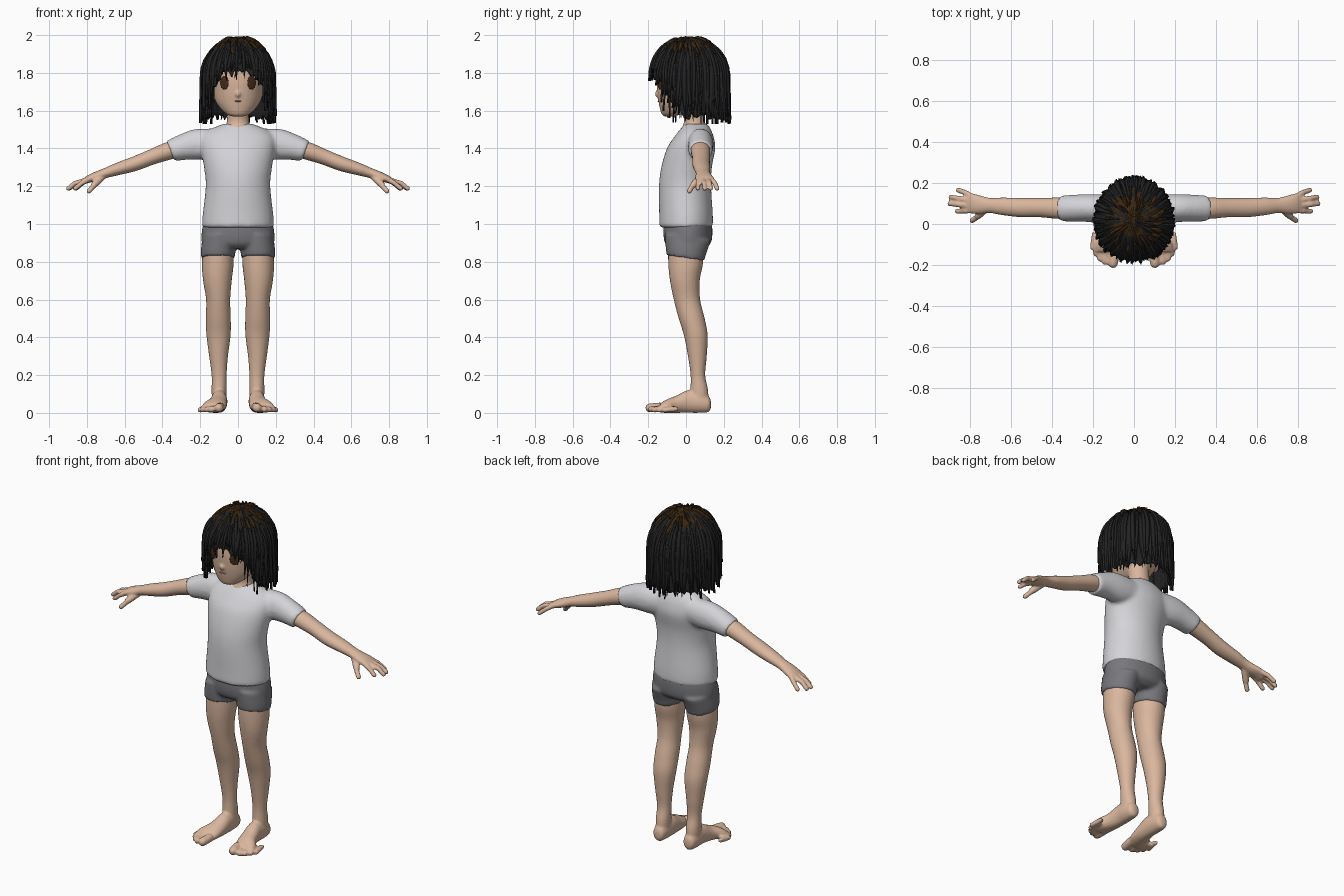
import bpy, bmesh, math, random
from mathutils import Vector, Matrix, noise

if "Cube" in bpy.data.objects:
    bpy.data.objects.remove(bpy.data.objects["Cube"])
random.seed(4)
X, Y, Z = Vector((1, 0, 0)), Vector((0, 1, 0)), Vector((0, 0, 1))


def material(name, *rgb):
    m = bpy.data.materials.new(name)
    m.use_nodes = True
    m.diffuse_color = (*rgb, 1)
    m.node_tree.nodes["Principled BSDF"].inputs["Base Color"].default_value = (*rgb, 1)
    return m


SKIN = material("skin", 0.70, 0.47, 0.34)
SHIRT = material("white cloth", 0.66, 0.66, 0.69)
SHORTS = material("grey cloth", 0.19, 0.185, 0.2)
HAIR = material("black hair", 0.016, 0.016, 0.017)
BROWN = material("brown hair", 0.045, 0.02, 0.005)
IRIS = material("brown eyes", 0.06, 0.025, 0.01)
LIPS = material("lips", 0.42, 0.22, 0.16)


def spline(rows, k=5):
    """Catmull-Rom interpolation through rows of numbers."""
    out = []
    for i in range(len(rows) - 1):
        near = (rows[max(i - 1, 0)], rows[i], rows[i + 1], rows[min(i + 2, len(rows) - 1)])
        for j in range(k):
            t = j / k
            out.append([(2*b + (c-a)*t + (2*a-5*b+4*c-d)*t*t + (3*b-a-3*c+d)*t**3) / 2
                        for a, b, c, d in zip(*near)])
    return out + [rows[-1]]


def bridge(bm, rings):
    """Skin closed rings of points and cap both ends."""
    loops = [[bm.verts.new(p) for p in ring] for ring in rings]
    n = len(loops[0])
    for lo, hi in zip(loops, loops[1:]):
        for i in range(n):
            bm.faces.new((lo[i], lo[(i+1) % n], hi[(i+1) % n], hi[i]))
    bm.faces.new(loops[0])
    bm.faces.new(loops[-1])


def loft(bm, rows, u=X, v=Y, n=24):
    """Elliptical sections; each row is x, y, z, radius along u, radius along v."""
    turn = [math.tau * i / n for i in range(n)]
    bridge(bm, [[Vector(r[:3]) + u * r[3] * math.cos(a) + v * r[4] * math.sin(a) for a in turn]
                for r in spline(rows)])


def ball(bm, centre, size, turn=0):
    mat = Matrix.Translation(centre) @ Matrix.Rotation(turn, 4, "Z") @ Matrix.Diagonal((*size, 1))
    bmesh.ops.create_uvsphere(bm, u_segments=20, v_segments=12, radius=1, matrix=mat)


def digit(bm, base, tip, r):
    """A finger or toe with a rounded end."""
    base, tip = Vector(base), Vector(tip)
    axis = (tip - base).normalized()
    u = axis.cross(Z).normalized()
    end = tip - axis * r
    loft(bm, [(*base, r, r), (*end, r, r), (*(end + axis * r * .7), r * .7, r * .7),
              (*tip, r * .15, r * .15)], u, axis.cross(u), 12)


def finish(bm, name, mats, mirror=False, voxel=0, relax=4):
    bmesh.ops.recalc_face_normals(bm, faces=bm.faces[:])
    for f in bm.faces:
        f.smooth = True
    me = bpy.data.meshes.new(name)
    bm.to_mesh(me)
    bm.free()
    for m in mats:
        me.materials.append(m)
    ob = bpy.data.objects.new(name, me)
    bpy.context.collection.objects.link(ob)
    if mirror:
        ob.modifiers.new("mirror", "MIRROR").use_mirror_merge = False
    if voxel:
        rm = ob.modifiers.new("fuse", "REMESH")
        rm.mode, rm.voxel_size, rm.use_smooth_shade = "VOXEL", voxel, True
        sm = ob.modifiers.new("relax", "SMOOTH")
        sm.factor, sm.iterations = 0.5, relax
    return ob


# Shirt: torso and sleeves fused
bm = bmesh.new()
loft(bm, [(0, 0, .98, .19, .142), (0, 0, 1.05, .187, .142), (0, -.005, 1.2, .171, .138),
          (0, .003, 1.3, .18, .134), (0, .027, 1.4, .197, .128), (0, .042, 1.46, .192, .105),
          (0, .05, 1.5, .15, .082), (0, .055, 1.53, .078, .06)], n=40)
loft(bm, [(.08, .075, 1.43, .065, .08), (.19, .078, 1.422, .068, .088),
          (.28, .077, 1.408, .066, .072), (.358, .076, 1.386, .064, .058)],
     Y, Vector((.36, 0, .93)))
finish(bm, "shirt", [SHIRT], True, .011, 6)

# Shorts: hips and two short legs fused, hem lower at the back
bm = bmesh.new()
loft(bm, [(0, .005, .87, .15, .09), (0, .01, .9, .19, .122), (0, .01, .96, .192, .13),
          (0, .01, 1.02, .18, .125)], n=40)
slant = Vector((0, 1, -.15))
loft(bm, [(.107, -.003, .82, .09, .1), (.105, 0, .86, .092, .108), (.1, .01, .93, .088, .122)], X, slant)
finish(bm, "shorts", [SHORTS], True, .009)

# Legs with feet and toes
bm = bmesh.new()
loft(bm, [(.103, 0, .9, .08, .095), (.107, -.002, .79, .084, .092), (.109, -.006, .7, .076, .079),
          (.105, .005, .6, .064, .07), (.104, .03, .5, .066, .069), (.103, .052, .41, .064, .063),
          (.103, .06, .3, .05, .05), (.1, .063, .2, .04, .039), (.1, .07, .12, .04, .047),
          (.1, .07, .05, .038, .05)])
loft(bm, [(.1, .132, .045, .015, .02), (.1, .118, .047, .034, .043), (.1, .07, .056, .042, .056),
          (.1, .01, .06, .044, .06), (.108, -.05, .046, .05, .046), (.125, -.1, .036, .062, .036),
          (.135, -.135, .026, .06, .025)], X, Z)
for x, y, r in ((.105, -.215, .024), (.143, -.2, .017), (.167, -.183, .016),
                (.187, -.158, .015), (.203, -.128, .014)):
    digit(bm, (x - .012, y + .085, r + .008), (x, y, r), r)
finish(bm, "legs", [SKIN], True, .007, 3)

# Arms with hands, fingers and thumbs
bm = bmesh.new()
loft(bm, [(.28, .076, 1.408, .05, .046), (.37, .077, 1.386, .052, .047), (.46, .08, 1.353, .047, .041),
          (.55, .08, 1.318, .047, .039), (.64, .086, 1.29, .043, .033), (.7, .09, 1.27, .037, .027),
          (.75, .094, 1.252, .045, .025), (.79, .1, 1.238, .05, .02), (.82, .1, 1.222, .045, .014)],
     Y, Vector((.36, 0, .93)))
for y, tip_x, tip_y in ((.066, .872, .062), (.09, .908, .1), (.114, .903, .133), (.135, .867, .168)):
    mid = (tip_x - .035, y * .35 + tip_y * .65, 1.212)
    digit(bm, (.79, y, 1.237), mid, .0135)
    digit(bm, (tip_x - .05, y * .5 + tip_y * .5, 1.221), (tip_x, tip_y, 1.18), .0125)
digit(bm, (.715, .08, 1.252), (.77, .032, 1.2), .018)
digit(bm, (.755, .04, 1.212), (.797, .012, 1.165), .0135)
finish(bm, "arms", [SKIN], True, .006, 3)

# Head, neck, nose and ears
bm = bmesh.new()
loft(bm, [(0, -.09, 1.568, .022, .02), (0, -.078, 1.58, .058, .05), (0, -.05, 1.61, .092, .088),
          (0, -.022, 1.65, .12, .124), (0, -.006, 1.7, .132, .147), (0, 0, 1.78, .14, .155),
          (0, .01, 1.88, .13, .145), (0, .02, 1.95, .07, .08)], n=32)
loft(bm, [(0, .04, 1.46, .078, .068), (0, .042, 1.5, .072, .068), (0, .045, 1.55, .058, .055),
          (0, .03, 1.65, .06, .06)])
ball(bm, (0, -.151, 1.688), (.013, .014, .018))
for side in (-1, 1):
    ball(bm, (side * .142, .01, 1.715), (.018, .03, .042), side * .4)
finish(bm, "head", [SKIN], False, .007, 3)

# Eyes and mouth: thin plates on the face
bm = bmesh.new()
ball(bm, (.072, -.135, 1.748), (.027, .0048, .036), math.radians(33))
finish(bm, "eyes", [IRIS], True)
bm = bmesh.new()
ball(bm, (0, -.1455, 1.65), (.024, .0045, .0035))
finish(bm, "mouth", [LIPS])


# Hair surface: a dome that drops straight down past the widest level
def hair_point(a, s, lift=0):
    phi = min(s, 1) * math.pi / 2
    drop = max(s - 1, 0)
    ring = math.sin(phi) * (1 + .03 * drop)
    return Vector(((.183 + lift) * ring * math.sin(a), .017 - (.2 + lift) * ring * math.cos(a),
                   1.78 + (.21 + lift) * math.cos(phi) - .3 * drop))


def hem(a):
    """Hair length by angle from the front: fringe, then down to the shoulders."""
    a = abs((a + math.pi) % math.tau - math.pi)
    return .98 + .76 * min(max((a - .5) / .95, 0), 1)


# Hair shell with brown patches showing round the crown
bm = bmesh.new()
columns, levels = 96, 30
ends = [hem(math.tau * i / columns) + random.uniform(-.1, .03) for i in range(columns)]
bridge(bm, [[hair_point(math.tau * i / columns, .02 + (ends[i] - .02) * j / levels,
                        .004 * math.sin(i * 2.1)) for i in range(columns)] for j in range(levels + 1)])
bm.faces.ensure_lookup_table()
bm.faces.remove(bm.faces[-1])
for f in bm.faces:
    c = f.calc_center_median()
    patch = noise.noise(Vector((c.x * 22, c.y * 22, c.z * 40)))
    f.material_index = int(patch > .3 - (c.z - 1.88) * 4 and c.z > 1.87)
shell = finish(bm, "hair_shell", [HAIR, BROWN])
thick = shell.modifiers.new("thickness", "SOLIDIFY")
thick.thickness, thick.offset = .012, -1


# Loose locks: tapered strands lying over the shell
def lock(bm, a, start, end, width, lift, drift):
    rings = []
    for j in range(11):
        t = j / 10
        s = start + (end - start) * t
        w = width * (.12 + .88 * math.sin(math.pi * min(t * .8 + .12, 1)) ** .7) * (1 - t ** 5 * .9)
        b = a + drift * t * t
        out = lift * min(t * 4, 1)
        rings.append([hair_point(b - w, s, out - .004), hair_point(b, s, out + .006),
                      hair_point(b + w, s, out - .004), hair_point(b, s, out - .01)])
    bridge(bm, rings)


bm = bmesh.new()
for i in range(110):
    a = math.tau * (i + random.random()) / 110
    lock(bm, a, random.uniform(.25, .65), hem(a) + random.uniform(-.12, .1),
         random.uniform(.04, .085), random.uniform(.002, .014), random.uniform(-.12, .12))
# Thin strands hanging beside the face
for side in (-1, 1):
    for k in range(9):
        lock(bm, side * random.uniform(.72, 1.3), .6, random.uniform(1.45, 1.82),
             random.uniform(.02, .045), random.uniform(-.01, .01), side * random.uniform(-.1, .1))
finish(bm, "hair_locks", [HAIR])

# Brown wisps over the crown
bm = bmesh.new()
for i in range(34):
    start = random.uniform(.12, .45)
    lock(bm, random.uniform(0, math.tau), start, start + .22, random.uniform(.05, .1), .008, .1)
finish(bm, "brown_wisps", [BROWN])
